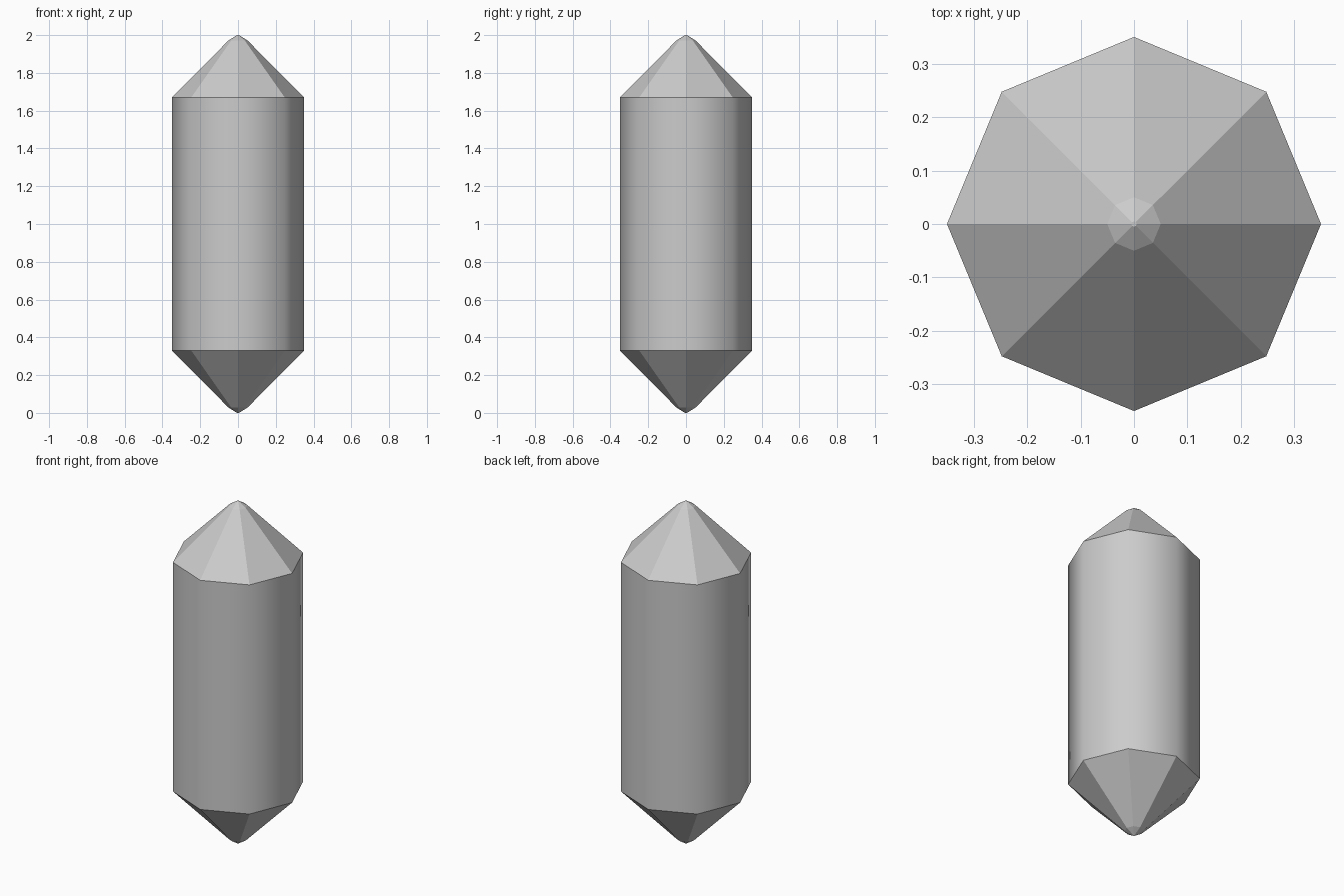
import bpy, bmesh, math

if "Cube" in bpy.data.objects:
    bpy.data.objects.remove(bpy.data.objects["Cube"])

SIDES = 8
# half profile (radius, height): blunt tip, bevel, shoulder, mirrored below the middle
upper = [(0.35, 1.67), (0.05, 1.972), (0.005, 2.0)]
profile = [(r, 2.0 - z) for r, z in reversed(upper)] + upper

bm = bmesh.new()
rings = [[bm.verts.new((r * math.cos(2 * math.pi * i / SIDES),
                        r * math.sin(2 * math.pi * i / SIDES), z))
          for i in range(SIDES)] for r, z in profile]

# side bands: only the long shaft is smooth, the pointed ends stay faceted
for k, (a, b) in enumerate(zip(rings, rings[1:])):
    for i in range(SIDES):
        j = (i + 1) % SIDES
        face = bm.faces.new((a[i], a[j], b[j], b[i]))
        face.smooth = (k == 2)

# tiny end caps
bm.faces.new(rings[0][::-1])
bm.faces.new(rings[-1])

# crisp shoulder edges
for ring in (rings[2], rings[3]):
    for i in range(SIDES):
        bm.edges.get((ring[i], ring[(i + 1) % SIDES])).smooth = False

mesh = bpy.data.meshes.new("crystal")
bm.to_mesh(mesh)
bm.free()
bpy.context.collection.objects.link(bpy.data.objects.new("crystal", mesh))
